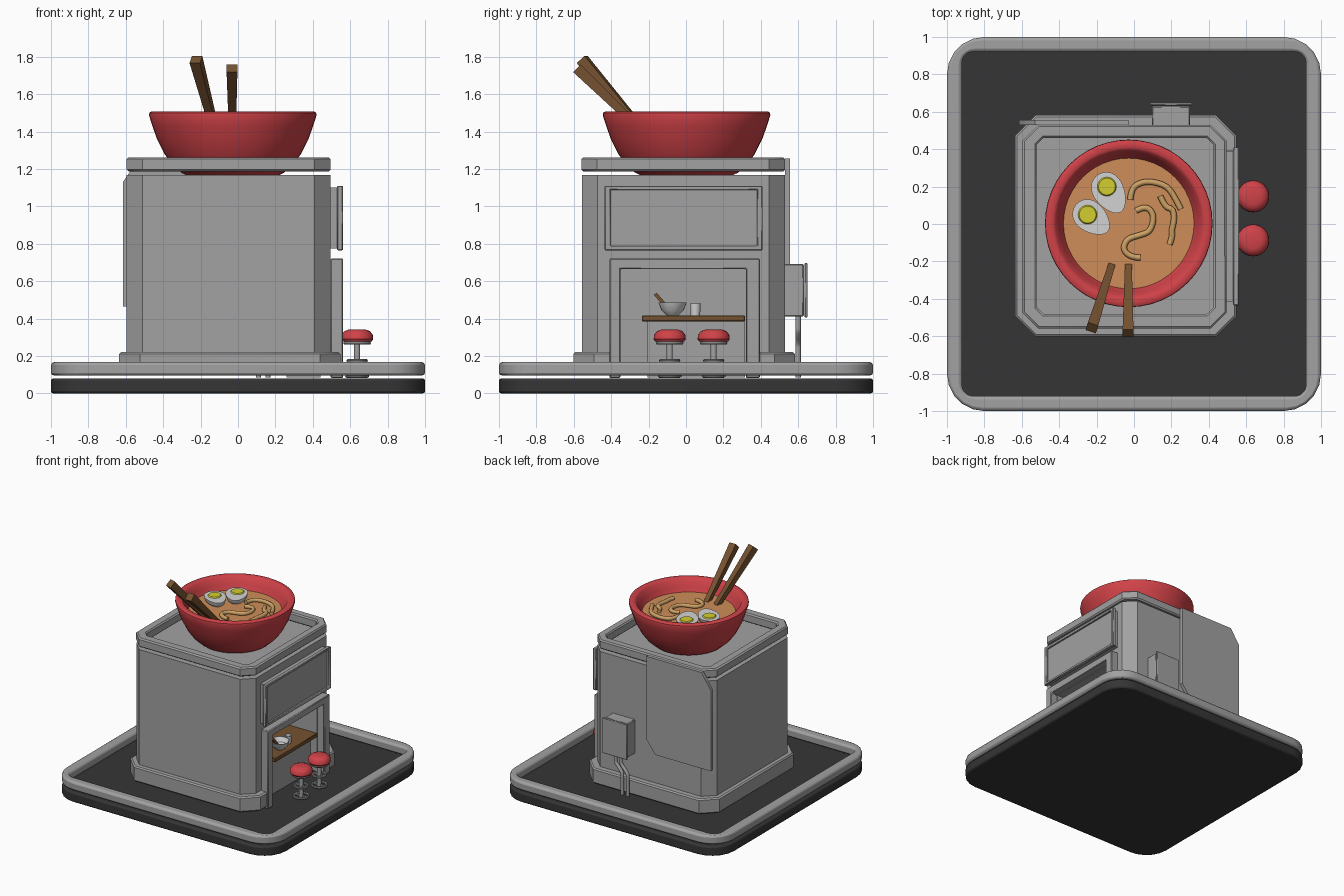
import bpy, bmesh, math
from mathutils import Vector

if "Cube" in bpy.data.objects:
    bpy.data.objects.remove(bpy.data.objects["Cube"])

def material(name, r, g, b):
    m = bpy.data.materials.new(name)
    m.diffuse_color = (r, g, b, 1)
    m.use_nodes = True
    m.node_tree.nodes["Principled BSDF"].inputs["Base Color"].default_value = m.diffuse_color
    return m

GREY = material("grey", 0.36, 0.36, 0.36)
DARK = material("asphalt", 0.036, 0.036, 0.036)
RED = material("red", 0.63, 0.055, 0.065)
WOOD = material("wood", 0.18, 0.085, 0.03)
BROTH = material("broth", 0.62, 0.27, 0.1)
NOODLE = material("noodle", 0.62, 0.36, 0.13)
WHITE = material("white", 0.65, 0.65, 0.65)
YOLK = material("yolk", 0.65, 0.62, 0.03)

def finish(name, bm, mat, bevel=0, segs=1):
    bmesh.ops.recalc_face_normals(bm, faces=bm.faces[:])
    me = bpy.data.meshes.new(name)
    bm.to_mesh(me)
    bm.free()
    me.materials.append(mat)
    ob = bpy.data.objects.new(name, me)
    bpy.context.collection.objects.link(ob)
    if bevel:
        m = ob.modifiers.new("bevel", 'BEVEL')
        m.width, m.segments, m.limit_method = bevel, segs, 'ANGLE'
        m.angle_limit = math.radians(60)
    return ob

# Maps a 2D outline point and a height to 3D, along each axis
AXES = {'z': lambda u, v, h: (u, v, h), 'x': lambda u, v, h: (h, u, v), 'y': lambda u, v, h: (u, h, v)}

def prism(name, mat, pts, lo, hi, axis='z', hole=None, bevel=0, segs=1):
    """Extruded outline, with an optional hole of the same point count."""
    bm = bmesh.new()
    n = len(pts)
    loop = lambda ps, h: [bm.verts.new(AXES[axis](u, v, h)) for u, v in ps]
    def band(a, b):
        for i in range(n):
            bm.faces.new((a[i], a[(i + 1) % n], b[(i + 1) % n], b[i]))
    a, b = loop(pts, lo), loop(pts, hi)
    band(a, b)
    if hole:
        c, d = loop(hole, lo), loop(hole, hi)
        band(c, d)
        band(a, c)
        band(b, d)
    else:
        bm.faces.new(a)
        bm.faces.new(b)
    return finish(name, bm, mat, bevel, segs)

def rect(x0, x1, y0, y1, r=0, n=1):
    """Rectangle outline; n = 1 gives chamfered corners, more gives round ones."""
    if not r:
        return [(x0, y0), (x1, y0), (x1, y1), (x0, y1)]
    out = []
    for k, (cx, cy) in enumerate([(x1 - r, y1 - r), (x0 + r, y1 - r), (x0 + r, y0 + r), (x1 - r, y0 + r)]):
        for i in range(n + 1):
            t = math.pi / 2 * (k + i / n)
            out.append((cx + r * math.cos(t), cy + r * math.sin(t)))
    return out

def box(name, mat, x0, x1, y0, y1, z0, z1, bevel=0):
    return prism(name, mat, rect(x0, x1, y0, y1), z0, z1, bevel=bevel)

def lathe(name, mat, profile, loc=(0, 0, 0), n=32):
    bm = bmesh.new()
    vs = [bm.verts.new((r, 0, z)) for r, z in profile]
    es = [bm.edges.new(p) for p in zip(vs, vs[1:])]
    bmesh.ops.spin(bm, geom=vs + es, cent=(0, 0, 0), axis=(0, 0, 1), angle=2 * math.pi, steps=n)
    bmesh.ops.remove_doubles(bm, verts=bm.verts[:], dist=1e-5)
    bmesh.ops.translate(bm, vec=loc, verts=bm.verts[:])
    return finish(name, bm, mat)

def tube(name, mat, pts, r, cyclic=False, kind='NURBS'):
    cu = bpy.data.curves.new(name, 'CURVE')
    cu.dimensions = '3D'
    cu.bevel_depth, cu.bevel_resolution, cu.use_fill_caps = r, 2, True
    s = cu.splines.new(kind)
    s.points.add(len(pts) - 1)
    for p, q in zip(s.points, pts):
        p.co = (*q, 1)
    s.use_cyclic_u = cyclic
    if kind == 'NURBS':
        s.order_u, s.use_endpoint_u, s.resolution_u = 3, not cyclic, 6
    cu.materials.append(mat)
    ob = bpy.data.objects.new(name, cu)
    bpy.context.collection.objects.link(ob)
    return ob

def stick(name, top, bottom, w0, w1):
    """Tapered square rod."""
    top, bottom = Vector(top), Vector(bottom)
    d = (bottom - top).normalized()
    side = d.cross(Vector((0, 0, 1))).normalized()
    up = d.cross(side)
    bm = bmesh.new()
    ends = [[bm.verts.new(p + side * a * w / 2 + up * b * w / 2)
             for a, b in ((-1, -1), (1, -1), (1, 1), (-1, 1))] for p, w in ((top, w0), (bottom, w1))]
    for e in ends:
        bm.faces.new(e)
    for i in range(4):
        j = (i + 1) % 4
        bm.faces.new((ends[0][i], ends[0][j], ends[1][j], ends[1][i]))
    return finish(name, bm, WOOD)

# Ground slab and raised kerb
prism("ground_slab", DARK, rect(-1, 1, -1, 1, 0.2, 5), 0, 0.08, bevel=0.012, segs=2)
prism("kerb", GREY, rect(-1, 1, -1, 1, 0.2, 5), 0.095, 0.167, bevel=0.015, segs=2,
      hole=rect(-0.92, 0.92, -0.92, 0.92, 0.06, 5))

# Building with a serving alcove cut into the right side
plinth = prism("plinth", GREY, rect(-0.635, 0.548, -0.602, 0.583, 0.11), 0.095, 0.22, bevel=0.01)
body = prism("body", GREY, rect(-0.595, 0.495, -0.557, 0.53, 0.085), 0.2, 1.167)
cutter = box("alcove_cutter", GREY, 0.12, 0.8, -0.35, 0.32, 0.0, 0.665)
cutter.hide_render = cutter.hide_viewport = True
for ob in (plinth, body):
    m = ob.modifiers.new("alcove", 'BOOLEAN')
    m.operation, m.object, m.solver = 'DIFFERENCE', cutter, 'EXACT'
prism("roof_parapet", GREY, rect(-0.595, 0.495, -0.56, 0.53, 0.085), 1.187, 1.262, bevel=0.01,
      hole=rect(-0.52, 0.425, -0.48, 0.46, 0.035))

# Sign board and doorway surround
box("sign_back", GREY, 0.49, 0.53, -0.415, 0.39, 0.775, 1.1)
prism("sign_frame", GREY, rect(-0.435, 0.41, 0.765, 1.11), 0.53, 0.562, 'x', bevel=0.005,
      hole=rect(-0.405, 0.38, 0.788, 1.088))
box("sign_panel", GREY, 0.53, 0.545, -0.405, 0.38, 0.788, 1.088)
prism("doorway_surround", GREY, [(-0.41, 0.082), (-0.35, 0.082), (-0.35, 0.665), (0.32, 0.665),
      (0.32, 0.082), (0.395, 0.082), (0.395, 0.722), (-0.41, 0.722)], 0.495, 0.562, 'x', bevel=0.006)

# Counter with tableware
box("counter_top", WOOD, 0.22, 0.505, -0.235, 0.315, 0.385, 0.417, 0.004)
box("counter_front", GREY, 0.26, 0.44, -0.205, 0.315, 0.085, 0.385)
lathe("small_bowl", WHITE, [(0, 0.417), (0.03, 0.417), (0.06, 0.445), (0.075, 0.485), (0.068, 0.485),
      (0.05, 0.45), (0, 0.435)], (0.43, -0.072, 0), 20)
stick("small_utensil", (0.43, -0.165, 0.532), (0.43, -0.09, 0.45), 0.02, 0.015)
lathe("cup", WHITE, [(0, 0.417), (0.025, 0.417), (0.029, 0.48), (0.024, 0.48), (0.022, 0.43), (0, 0.43)],
      (0.42, 0.05, 0), 16)

# Stools
for i, y in enumerate((-0.087, 0.148)):
    at = (0.637, y, 0)
    lathe(f"stool_seat_{i}", RED, [(0, 0.278), (0.078, 0.278), (0.086, 0.29), (0.084, 0.312),
          (0.068, 0.333), (0.045, 0.341), (0, 0.341)], at, 24)
    lathe(f"stool_post_{i}", GREY, [(0, 0.082), (0.016, 0.082), (0.016, 0.262), (0.07, 0.262),
          (0.074, 0.27), (0.07, 0.278), (0, 0.278)], at, 16)
    for part, z, r in (("foot_rest", 0.175, 0.048), ("base_ring", 0.092, 0.055)):
        lathe(f"stool_{part}_{i}", GREY, [(r + 0.009 * math.cos(k * math.pi / 4),
              z + 0.009 * math.sin(k * math.pi / 4)) for k in range(9)], at, 20)
        box(f"stool_{part}_spoke_{i}", GREY, 0.637 - r, 0.637 + r, y - 0.006, y + 0.006, z - 0.006, z + 0.006)

# Rear wall plate, fuse box and conduits
prism("rear_plate", GREY, [(-0.03, 1.255), (-0.53, 1.255), (-0.615, 1.13), (-0.615, 0.465),
      (-0.11, 0.465), (-0.03, 0.57)], 0.53, 0.556, 'y')
box("fuse_box", GREY, 0.095, 0.3, 0.52, 0.63, 0.41, 0.692, 0.006)
box("fuse_box_lid", GREY, 0.085, 0.31, 0.634, 0.65, 0.405, 0.697, 0.004)
for i, x in enumerate((0.17, 0.22)):
    tube(f"conduit_{i}", GREY, [(x, 0.6, 0.43), (x, 0.6, 0.36), (x, 0.6, 0.33), (x - 0.06, 0.6, 0.27),
         (x - 0.06, 0.6, 0.23), (x - 0.06, 0.6, 0.085)], 0.014)

# Giant bowl of soup on the roof
CX, CY, SOUP = -0.028, 0.003, 1.41
lathe("big_bowl", RED, [(0, 1.168), (0.25, 1.168), (0.275, 1.18), (0.325, 1.225), (0.365, 1.28),
      (0.405, 1.36), (0.43, 1.43), (0.448, 1.487), (0.446, 1.5), (0.435, 1.507), (0.405, 1.507),
      (0.392, 1.498), (0.37, 1.45), (0.345, 1.4), (0.3, 1.33), (0, 1.3)], (CX, CY, 0), 48)
lathe("broth", BROTH, [(0, SOUP), (0.349, SOUP)], (CX, CY, 0), 48)

# Noodles
for i, path in enumerate((
        [(-0.02, 0.13), (-0.015, 0.19), (0.04, 0.225), (0.11, 0.225), (0.18, 0.2), (0.22, 0.14), (0.25, 0.08)],
        [(0.14, 0.15), (0.165, 0.09), (0.21, 0.08), (0.215, 0.02), (0.2, -0.04), (0.205, -0.07), (0.19, -0.11)],
        [(0.01, 0.07), (0.06, 0.1), (0.11, 0.05), (0.09, -0.04), (0.03, -0.06), (-0.04, -0.08),
         (-0.06, -0.14), (-0.01, -0.18), (0.035, -0.18)])):
    tube(f"noodle_{i}", NOODLE, [(x, y, SOUP + 0.012) for x, y in path], 0.016)

# Halved eggs: rounded underside, flat top, yolk plate
for i, (x, y, ang, ln, wd, yx, yy) in enumerate(((-0.13, 0.165, -60, 0.118, 0.082, -0.145, 0.2),
                                                 (-0.225, 0.032, -40, 0.112, 0.08, -0.248, 0.05))):
    bm = bmesh.new()
    bmesh.ops.create_uvsphere(bm, u_segments=28, v_segments=12, radius=1)
    c, s = math.cos(math.radians(ang)), math.sin(math.radians(ang))
    bmesh.ops.delete(bm, geom=[v for v in bm.verts if v.co.z > 0.01], context='VERTS')
    bmesh.ops.holes_fill(bm, edges=[e for e in bm.edges if e.is_boundary])
    for v in bm.verts:
        u, w = v.co.x * ln, v.co.y * wd * (1 - 0.2 * v.co.x)
        v.co = (x + u * c - w * s, y + u * s + w * c, SOUP + 0.04 + v.co.z * 0.07)
    finish(f"egg_white_{i}", bm, WHITE)
    lathe(f"egg_yolk_{i}", YOLK, [(0, 0.008), (0.045, 0.008), (0.051, 0)], (yx, yy, SOUP + 0.04), 20)

# Chopsticks
stick("chopstick_left", (-0.225, -0.555, 1.785), (-0.118, -0.215, 1.385), 0.058, 0.036)
stick("chopstick_right", (-0.032, -0.583, 1.738), (-0.03, -0.215, 1.385), 0.058, 0.036)

# Smooth curved parts while keeping hard edges
bpy.ops.object.select_all(action='DESELECT')
for ob in bpy.context.scene.objects:
    if ob.type == 'MESH' and ob != cutter:
        ob.select_set(True)
        bpy.context.view_layer.objects.active = ob
bpy.ops.object.shade_smooth_by_angle(angle=math.radians(35))
